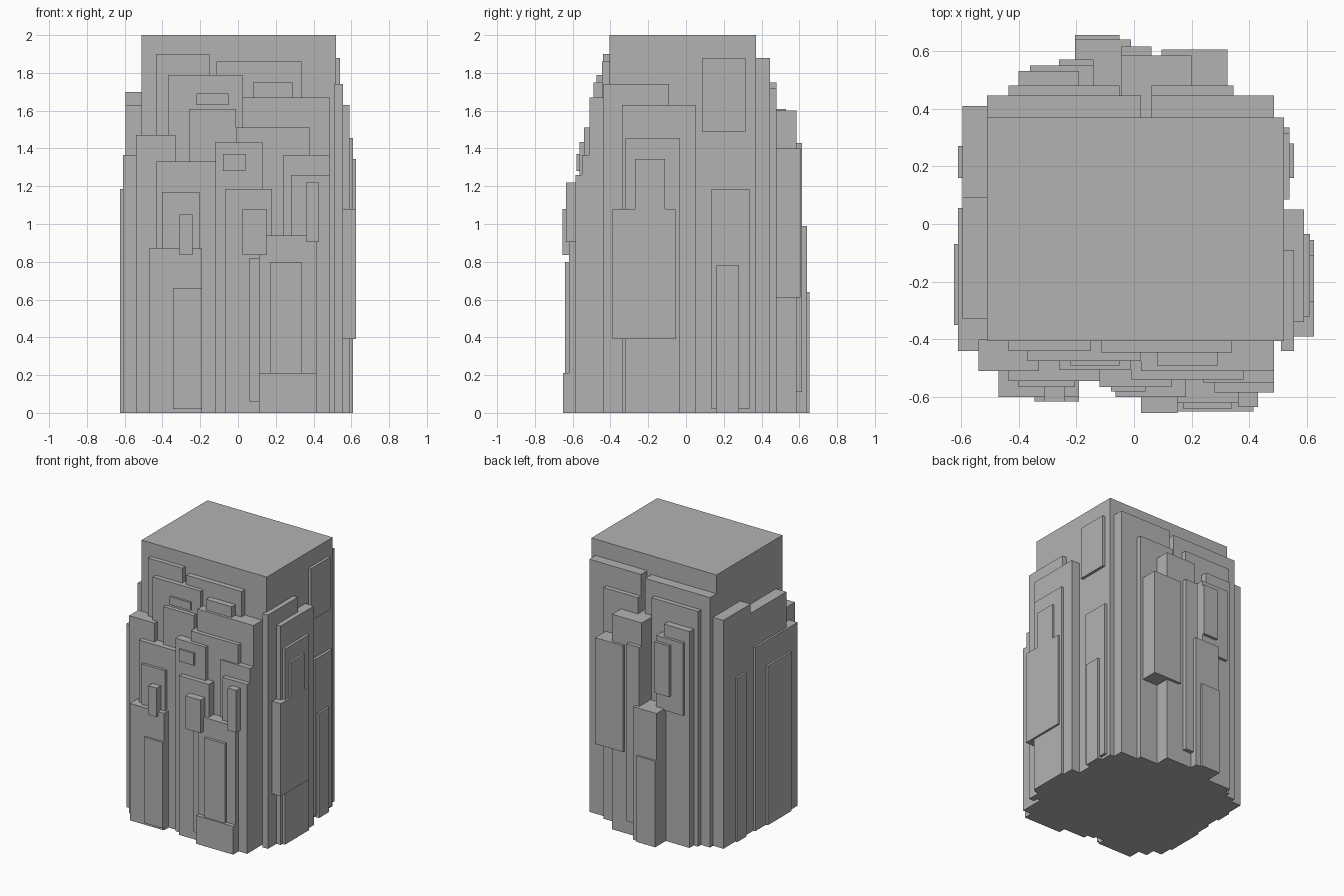
import bpy

default_cube = bpy.data.objects.get("Cube")
if default_cube:
    bpy.data.objects.remove(default_cube, do_unlink=True)

stone = bpy.data.materials.new("grey_stone")
stone.use_nodes = True
stone.diffuse_color = (0.45, 0.45, 0.45, 1)
stone.node_tree.nodes["Principled BSDF"].inputs["Base Color"].default_value = stone.diffuse_color


def block(name, low, high):
    """Box between two corners, given in hundredths of a unit."""
    bpy.ops.mesh.primitive_cube_add(size=1)
    obj = bpy.context.object
    obj.name = obj.data.name = name
    obj.data.materials.append(stone)
    for vert in obj.data.vertices:
        for axis in range(3):
            vert.co[axis] = (low if vert.co[axis] < 0 else high)[axis] / 100
    return obj


# Core faces that the slabs grow from, sunk slightly inside
FRONT, BACK, LEFT, RIGHT = -40, 36, 51, -50


def front(name, start, end, face, top, bottom=0):
    block("front_" + name, (start, -face, bottom), (end, FRONT, top))


def back(name, start, end, face, top, bottom=0):
    block("back_" + name, (start, BACK, bottom), (end, face, top))


def left(name, start, end, face, top, bottom=0):
    block("left_" + name, (LEFT, start, bottom), (face, end, top))


def right(name, start, end, face, top, bottom=0):
    block("right_" + name, (-face, start, bottom), (RIGHT, end, top))


# Central pillar
block("core_pillar", (-51, -40.5, 0), (52, 37, 200))

# Front: crown slabs and their small plates
front("crown_slab_outer", start=-43.5, end=-15, face=44, top=190)
front("crown_slab_inner", start=-11.5, end=34, face=44.5, top=186)
front("crown_slab_middle", start=-37, end=2.5, face=47.5, top=179)
front("crown_plate_wide", start=8, end=29, face=49, top=175, bottom=160)
front("crown_plate_small", start=-22, end=-5, face=49, top=169, bottom=163)
front("shoulder_slab", start=2.5, end=48.5, face=51, top=167)
front("shoulder_slab_middle", start=-26, end=-1, face=50.5, top=161)
front("shoulder_slab_corner", start=-54, end=-33, face=51, top=147)
front("shoulder_ledge", start=-1, end=38, face=54, top=151)

# Front: middle layers
front("middle_slab_outer", start=-43.5, end=-11.5, face=54.5, top=133)
front("middle_slab_centre", start=-12, end=13, face=56.5, top=143.5)
front("middle_plate_centre", start=-8, end=4, face=58, top=137, bottom=128)
front("middle_column", start=-6.5, end=18, face=60, top=118.5)
front("middle_slab_inner", start=24, end=48.5, face=55, top=136.5)
front("middle_slab_overlay", start=28, end=48.5, face=58.5, top=126)
front("middle_plate_outer", start=-40, end=-20.5, face=56.5, top=117, bottom=80)
front("middle_strip_inner", start=36, end=43, face=63.5, top=122, bottom=90.5)

# Front: lower layers
front("lower_slab_outer", start=-47, end=-19, face=60, top=87)
front("lower_plate_outer", start=-34.5, end=-19, face=61.5, top=66, bottom=2)
front("lower_knob_outer", start=-31, end=-24, face=61.5, top=105, bottom=83.5)
front("lower_knob_centre", start=2.5, end=15, face=65.5, top=108, bottom=83.5)
front("lower_strip_centre", start=6, end=11, face=61, top=82, bottom=6)
front("lower_slab_inner", start=11, end=41.5, face=62, top=94)
front("lower_plate_inner", start=17, end=34, face=64, top=80)
front("lower_foot", start=11, end=41.5, face=65, top=21)

# Left face
left("upper_plate", start=8.5, end=31.5, face=54, top=188, bottom=149)
left("corner_slab", start=-44, end=-9, face=55.5, top=174)
left("broad_slab", start=-34, end=5, face=59, top=163)
left("middle_slab", start=-32, end=-3.5, face=61, top=145.5)
left("thick_panel", start=-39, end=-5.5, face=62.5, top=108, bottom=39)
left("thick_panel_tab", start=-27, end=-11, face=62.5, top=134.5, bottom=105)
left("rear_slab", start=13.5, end=33.5, face=54, top=118.5, bottom=2)
left("rear_plate", start=16, end=28, face=55.5, top=78)

# Right face
right("rear_slab", start=9, end=41, face=59.5, top=170)
right("broad_slab", start=-33, end=9, face=59.5, top=163)
right("corner_slab", start=-44, end=5.5, face=61, top=136.5)
right("rear_strip", start=16, end=27, face=61, top=122)
right("front_plate", start=-35, end=-7, face=62.5, top=118.5)

# Back: crown and shoulders
back("crown_slab_left", start=6, end=48.5, face=44.5, top=188)
back("crown_slab_right", start=-51, end=2.5, face=44.5, top=186)
back("shoulder_slab_left", start=6, end=34.5, face=48, top=172)
back("shoulder_slab_right", start=-43.5, end=-5, face=48, top=175)
back("shoulder_column", start=-4.5, end=20, face=58.5, top=160)
back("middle_slab_right", start=-40, end=-19, face=53, top=161)
back("middle_panel_right", start=-36, end=-14, face=55, top=152, bottom=98)
back("middle_plate_right", start=-26, end=-14, face=57, top=148, bottom=110)

# Back: lower layers
back("hanging_panel", start=9.5, end=32.5, face=60.5, top=140, bottom=61)
back("narrow_strip", start=-4.5, end=6, face=61.5, top=143, bottom=11)
back("lower_column", start=-20.5, end=-1, face=64, top=99)
back("lower_plate", start=-20.5, end=-5, face=65.5, top=64)
